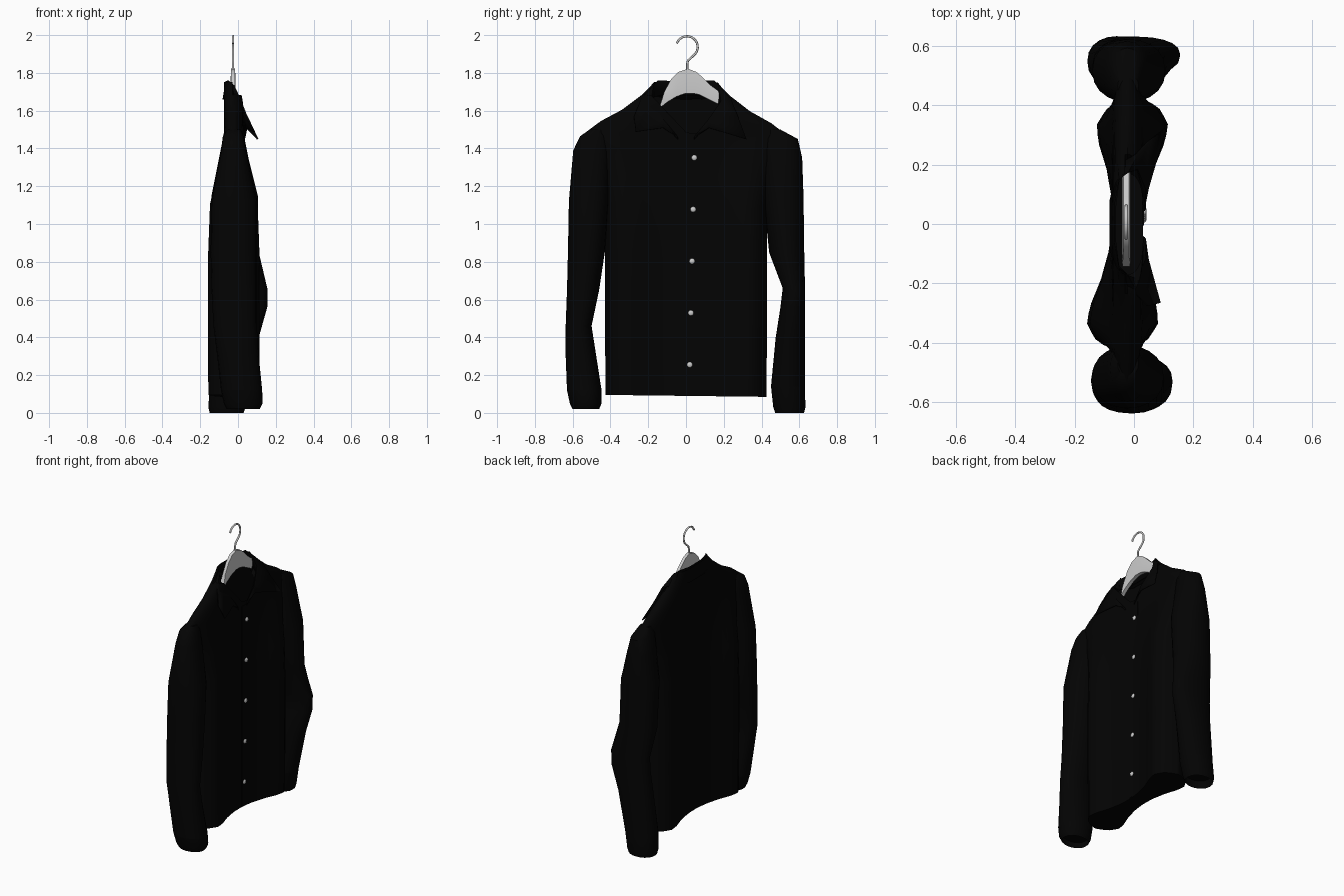
import bpy, bmesh, math

if "Cube" in bpy.data.objects:
    bpy.data.objects.remove(bpy.data.objects["Cube"])

cloth = bpy.data.materials.new("black_cloth")
cloth.diffuse_color = (0.001, 0.001, 0.001, 1)
cloth.use_nodes = True
cloth.node_tree.nodes["Principled BSDF"].inputs["Base Color"].default_value = cloth.diffuse_color


def finish(name, bm, mat=None, angle=40):
    bmesh.ops.remove_doubles(bm, verts=bm.verts, dist=0.0005)
    bmesh.ops.recalc_face_normals(bm, faces=bm.faces)
    me = bpy.data.meshes.new(name)
    bm.to_mesh(me)
    bm.free()
    ob = bpy.data.objects.new(name, me)
    bpy.context.collection.objects.link(ob)
    if mat:
        me.materials.append(mat)
    bpy.ops.object.select_all(action='DESELECT')
    bpy.context.view_layer.objects.active = ob
    ob.select_set(True)
    bpy.ops.object.shade_smooth_by_angle(angle=math.radians(angle))
    return ob


def loft(name, rings, closed=True, cap_first=False, cap_last=False, mat=cloth):
    bm = bmesh.new()
    vs = [[bm.verts.new(p) for p in r] for r in rings]
    n = len(rings[0])
    for a, b in zip(vs, vs[1:]):
        for i in range(n if closed else n - 1):
            j = (i + 1) % n
            bm.faces.new((a[i], a[j], b[j], b[i]))
    if cap_first:
        bm.faces.new(vs[0])
    if cap_last:
        bm.faces.new(vs[-1])
    return finish(name, bm, mat)


def interp(table, t):
    for (a, *p), (b, *q) in zip(table, table[1:]):
        if t <= b:
            f = max(0, (t - a) / (b - a))
            return [u + (v - u) * f for u, v in zip(p, q)]
    return table[-1][1:]


# torso: height -> half width and side fullness; the middle hangs flat
body = [(0.09, 0.425, 1), (0.5, 0.43, 1), (0.85, 0.43, 1), (1.1, 0.43, 0.9), (1.25, 0.45, 0.55),
        (1.4, 0.49, 0.2), (1.48, 0.53, 0.05), (1.54, 0.45, 0), (1.6, 0.34, 0),
        (1.68, 0.235, 0), (1.72, 0.195, 0), (1.75, 0.17, 0)]
fullness = [(0, 0), (0.2, 0.005), (0.45, 0.03), (0.65, 0.065), (0.78, 0.078), (0.92, 0.055), (1, 0)]


def torso_ring(z, w, b, n=56):
    ring = []
    for i in range(n):
        a = 2 * math.pi * i / n
        y = w * math.cos(a)
        s = min(1, abs(y / w))
        h = 0.052 * math.sqrt(1 - s ** 4) + b * interp(fullness, s)[0]
        front = math.sin(a) >= 0
        x = -0.022 + 0.02 * b * y / 0.4 + (h if front else -h)
        # open neck in front
        zz = min(z, 1.455 + abs(y - 0.03) * 1.05) if front and abs(y) < 0.235 else z
        ring.append((x, y, zz - 0.012 * y))
    return ring


loft("shirt_body", [torso_ring(*r) for r in body], cap_first=True)

# sleeves down to the cuff: height, inner and outer y, back and front x
sleeves = {
    "right_sleeve": (1, [(1.50, .43, .50, -.055, .015), (1.45, .40, .592, -.08, .035),
                         (1.35, .40, .615, -.10, .055), (1.15, .41, .622, -.14, .105),
                         (.85, .44, .626, -.14, .11), (.66, .512, .63, -.12, .155),
                         (.56, .50, .63, -.12, .155), (.40, .475, .63, -.13, .11),
                         (.14, .45, .63, -.15, .06)],
                     [(.14, .45, .63, -.15, .06), (.03, .462, .632, -.157, .04),
                      (0, .472, .625, -.15, .03), (.05, .475, .615, -.14, .03)]),
    "left_sleeve": (-1, [(1.50, .43, .51, -.055, .015), (1.465, .41, .56, -.08, .03),
                         (1.39, .40, .597, -.09, .045), (1.12, .41, .62, -.14, .10),
                         (.85, .43, .625, -.145, .10), (.65, .46, .63, -.14, .10),
                         (.46, .50, .637, -.13, .10), (.30, .475, .637, -.11, .11),
                         (.12, .447, .63, -.09, .128)],
                    [(.12, .447, .63, -.09, .128), (.05, .447, .615, -.075, .13),
                     (.02, .46, .60, -.06, .115), (.06, .47, .60, -.06, .10)]),
}


def sleeve_ring(side, z, y0, y1, x0, x1, n=20):
    return [((x0 + x1) / 2 + (x1 - x0) / 2 * math.cos(t),
             side * ((y0 + y1) / 2 + (y1 - y0) / 2 * math.copysign(abs(math.sin(t)) ** .85, math.sin(t))), z)
            for t in (2 * math.pi * i / n for i in range(n))]


for name, (side, rows, cuff) in sleeves.items():
    loft(name, [sleeve_ring(side, *r) for r in rows], cap_first=True)
    loft(name.replace("sleeve", "cuff"), [sleeve_ring(side, *r) for r in cuff], cap_last=True)

# collar: stand foot, fold line and outer edge, from front to centre back
half = [((.03, .04, 1.45), (.035, .045, 1.465), (.05, .12, 1.51)),
        ((.03, .11, 1.53), (.04, .115, 1.55), (.105, .29, 1.45)),
        ((.01, .18, 1.61), (.012, .185, 1.65), (.05, .275, 1.57)),
        ((-.03, .17, 1.67), (-.02, .172, 1.735), (.015, .24, 1.66)),
        ((-.05, .14, 1.68), (-.05, .15, 1.76), (-.055, .20, 1.69)),
        ((-.06, .06, 1.68), (-.066, .06, 1.757), (-.082, .08, 1.66))]
flip = [[(x, -y, z) for x, y, z in c] for c in reversed(half)]
cols = half + flip
tip = {1: (.108, .32, 1.45), len(cols) - 2: (.09, -.265, 1.49)}
cols = [[c[0], c[1], tip.get(i, c[2])] for i, c in enumerate(cols)]
collar = loft("collar", cols, closed=False)
mod = collar.modifiers.new("thickness", 'SOLIDIFY')
mod.thickness = 0.008

# button placket
bm = bmesh.new()
bmesh.ops.create_cube(bm, size=1)
bmesh.ops.scale(bm, vec=(.006, .08, 1.36), verts=bm.verts)
bmesh.ops.translate(bm, vec=(.03, .035, .775), verts=bm.verts)
finish("placket", bm, cloth)

# buttons
for i in range(5):
    bm = bmesh.new()
    bmesh.ops.create_uvsphere(bm, u_segments=16, v_segments=8, radius=0.015)
    bmesh.ops.scale(bm, vec=(.5, 1, 1), verts=bm.verts)
    bmesh.ops.translate(bm, vec=(.035, .02 + .006 * i, .255 + .274 * i), verts=bm.verts)
    finish("button_%d" % (i + 1), bm)

# hanger: arched bar, upper and lower edges
upper = [(-.115, 1.70), (-.08, 1.765), (-.04, 1.805), (.01, 1.822), (.055, 1.805),
         (.09, 1.775), (.13, 1.735), (.178, 1.70)]
lower = [(-.143, 1.61), (-.10, 1.645), (-.05, 1.675), (.0, 1.692), (.035, 1.692),
         (.07, 1.685), (.11, 1.665), (.17, 1.635)]
bars = []
for (yu, zu), (yl, zl) in zip(upper, lower):
    bars.append([(-.036, yu, zu), (-.016, yu, zu), (-.012, (yl + yu) / 2, (zu + zl) / 2),
                 (-.014, yl, zl), (-.038, yl, zl), (-.04, (yl + yu) / 2, (zu + zl) / 2)])
loft("hanger", bars, cap_first=True, cap_last=True, mat=None)

# hanger hook
cu = bpy.data.curves.new("hanger_hook", 'CURVE')
cu.dimensions = '3D'
cu.bevel_depth = 0.006
cu.bevel_resolution = 2
cu.use_fill_caps = True
pts = [(-.026, .005 + .057 * math.cos(t), 1.937 + .057 * math.sin(t))
       for t in (math.radians(160 - 15 * k) for k in range(15))]
pts += [(-.026, .01, 1.865), (-.026, .007, 1.85), (-.026, .007, 1.80)]
sp = cu.splines.new('POLY')
sp.points.add(len(pts) - 1)
for p, q in zip(sp.points, pts):
    p.co = (*q, 1)
bpy.context.collection.objects.link(bpy.data.objects.new("hanger_hook", cu))
